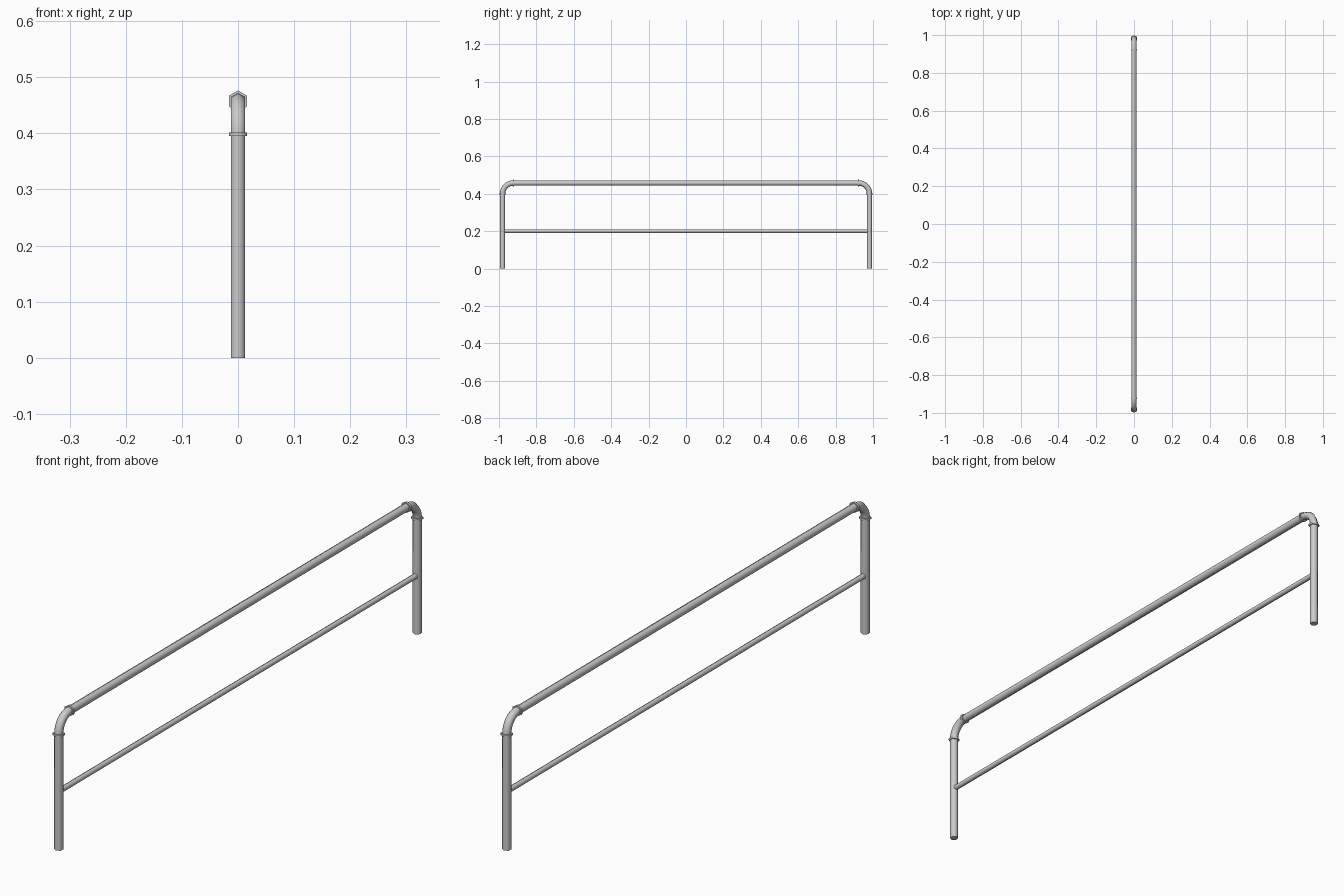
import bpy, bmesh
from math import sin, cos, pi, radians
from mathutils import Vector

if "Cube" in bpy.data.objects:
    bpy.data.objects.remove(bpy.data.objects["Cube"])

SIDES = 6
POST_Y, RAIL_Z = 0.981, 0.4575
BEND = 0.0575
PIPE_R, COLLAR_R, BAR_R = 0.0144, 0.019, 0.0098


def sweep(name, path, radius):
    """Hexagonal tube along a path of (y, z) points lying in the x = 0 plane."""
    pts = [Vector((0, y, z)) for y, z in path]
    bm = bmesh.new()
    rings = []
    for i, p in enumerate(pts):
        t = (pts[min(i + 1, len(pts) - 1)] - pts[max(i - 1, 0)]).normalized()
        side = Vector((1, 0, 0))
        up = t.cross(side)
        rings.append([bm.verts.new(p + radius * (up * cos(a) + side * sin(a)))
                      for a in (2 * pi * k / SIDES for k in range(SIDES))])
    for a, b in zip(rings, rings[1:]):
        for k in range(SIDES):
            n = (k + 1) % SIDES
            bm.faces.new((a[k], a[n], b[n], b[k]))
    bm.faces.new(rings[0])
    bm.faces.new(rings[-1])
    bmesh.ops.recalc_face_normals(bm, faces=bm.faces)
    mesh = bpy.data.meshes.new(name)
    bm.to_mesh(mesh)
    bm.free()
    ob = bpy.data.objects.new(name, mesh)
    bpy.context.collection.objects.link(ob)
    bpy.ops.object.select_all(action='DESELECT')
    ob.select_set(True)
    bpy.context.view_layer.objects.active = ob
    bpy.ops.object.shade_smooth_by_angle(angle=radians(65))
    return ob


bend_y, bend_z = POST_Y - BEND, RAIL_Z - BEND

# Posts, elbows and collars at each end
for s, end in ((-1, "front"), (1, "back")):
    sweep(end + "_post", [(s * POST_Y, 0), (s * POST_Y, bend_z)], PIPE_R)
    arc = [(s * (bend_y + BEND * cos(a)), bend_z + BEND * sin(a))
           for a in (pi / 2 * i / 8 for i in range(9))]
    sweep(end + "_elbow", arc, PIPE_R)
    sweep(end + "_post_collar",
          [(s * POST_Y, bend_z - 0.005), (s * POST_Y, bend_z + 0.002)], COLLAR_R)
    sweep(end + "_rail_collar",
          [(s * (bend_y - 0.005), RAIL_Z), (s * (bend_y + 0.002), RAIL_Z)], COLLAR_R)

# Long horizontal members
sweep("top_rail", [(-bend_y, RAIL_Z), (bend_y, RAIL_Z)], PIPE_R)
sweep("lower_bar", [(-POST_Y, 0.2), (POST_Y, 0.2)], BAR_R)
